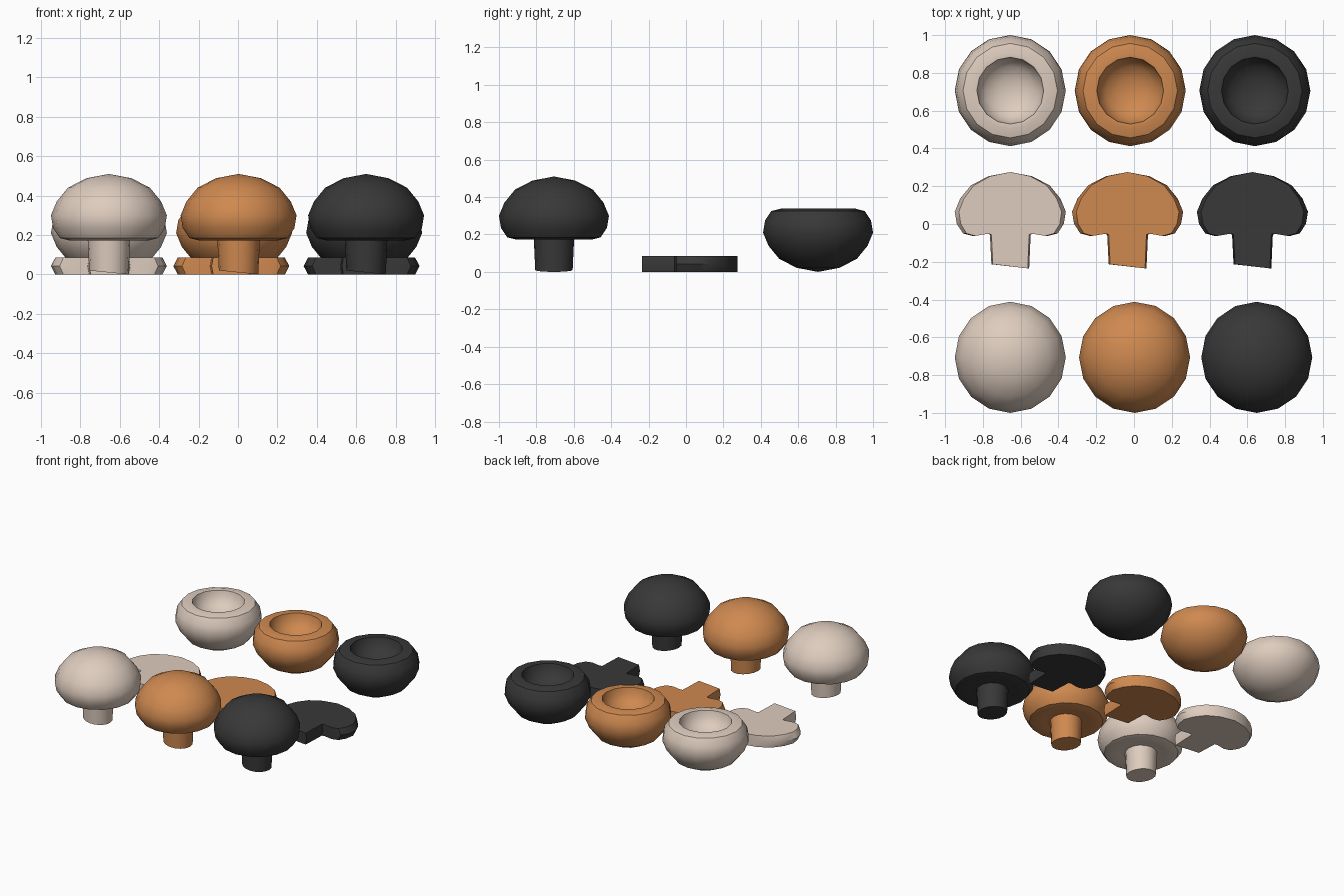
import bpy, bmesh, math

if "Cube" in bpy.data.objects:
    bpy.data.objects.remove(bpy.data.objects["Cube"])

SIDES = 16

# cap silhouette (radius, height) from under-lip up to near the crown
CAP = [(0.20, 0.172), (0.25, 0.185), (0.283, 0.235), (0.294, 0.30),
       (0.265, 0.37), (0.208, 0.44), (0.115, 0.488)]
CROWN = 0.51
STEM_TOP, STEM_END = 0.108, 0.10


def make_material(name, rgb):
    lin = [((c / 255 + 0.055) / 1.055) ** 2.4 for c in rgb]
    m = bpy.data.materials.new(name)
    m.diffuse_color = (*lin, 1)
    m.use_nodes = True
    m.node_tree.nodes["Principled BSDF"].inputs["Base Color"].default_value = m.diffuse_color
    return m


def finish(bm, name, loc, mat):
    bmesh.ops.recalc_face_normals(bm, faces=bm.faces)
    me = bpy.data.meshes.new(name)
    bm.to_mesh(me)
    bm.free()
    for p in me.polygons:
        p.use_smooth = True
    me.set_sharp_from_angle(angle=math.radians(40))
    me.materials.append(mat)
    ob = bpy.data.objects.new(name, me)
    ob.location = loc
    bpy.context.collection.objects.link(ob)
    return ob


def bridge(bm, a, b):
    n = len(a)
    for i in range(n):
        bm.faces.new((a[i], a[(i + 1) % n], b[(i + 1) % n], b[i]))


def lathe(profile, start=None, end=None):
    """Revolve (r, z) points; an end is a pole height, or None for a flat face."""
    bm = bmesh.new()
    rings = []
    for r, z in profile:
        rings.append([bm.verts.new((r * math.cos(2 * math.pi * i / SIDES),
                                    r * math.sin(2 * math.pi * i / SIDES), z))
                      for i in range(SIDES)])
    for a, b in zip(rings, rings[1:]):
        bridge(bm, a, b)
    for ring, pole in ((rings[0], start), (rings[-1], end)):
        if pole is None:
            bm.faces.new(ring)
        else:
            v = bm.verts.new((0, 0, pole))
            for i in range(SIDES):
                bm.faces.new((ring[i], ring[(i + 1) % SIDES], v))
    return bm


# whole mushroom: stem with a slanted cut end, and cap
def whole(name, x, mat):
    bm = lathe([(STEM_END, 0.01), (STEM_TOP, 0.182), (0.15, 0.184)] + CAP, end=CROWN)
    for v in bm.verts:
        if v.co.z < 0.05:
            v.co.z -= 0.1 * v.co.x
    finish(bm, name, (x, -0.706, 0), mat)


# upturned cap with a stepped opening and a shallow bowl inside
def hollow_cap(name, x, mat):
    outer = [(r, CROWN - z) for r, z in reversed(CAP)]
    inner = [(0.177, 0.336), (0.167, 0.29), (0.13, 0.245), (0.07, 0.217)]
    bm = lathe(outer + inner, start=0.0, end=0.208)
    finish(bm, name, (x, 0.706, 0), mat)


# lying slice: the mushroom's outline, bulging at mid thickness
def slice_part(name, x, mat):
    right = [(STEM_END, 0.0), (STEM_TOP, 0.18), (0.13, 0.183)] + CAP
    left = [(-r, z) for r, z in reversed(right)]
    left[-1] = (-STEM_END, 0.022)
    outline = right + [(0, CROWN)] + left
    bm = bmesh.new()
    rings = [[bm.verts.new((r * s, z - 0.235, h)) for r, z in outline]
             for s, h in ((0.925, 0.0), (1.0, 0.0425), (0.925, 0.085))]
    bridge(bm, rings[0], rings[1])
    bridge(bm, rings[1], rings[2])
    caps = [bm.faces.new(rings[0]), bm.faces.new(rings[2])]
    bmesh.ops.recalc_face_normals(bm, faces=bm.faces)
    bmesh.ops.triangulate(bm, faces=caps)
    finish(bm, name, (x, 0.0, 0), mat)


# one column per colour: x of whole, slice and cap
for label, rgb, xw, xs, xc in (("pale", (222, 204, 190), -0.655, -0.655, -0.655),
                               ("orange", (207, 137, 80), 0.003, -0.034, -0.02),
                               ("charcoal", (56, 56, 56), 0.65, 0.627, 0.64)):
    mat = make_material(label + " mushroom", rgb)
    whole(label + "_whole_mushroom", xw, mat)
    slice_part(label + "_mushroom_slice", xs, mat)
    hollow_cap(label + "_hollow_cap", xc, mat)
